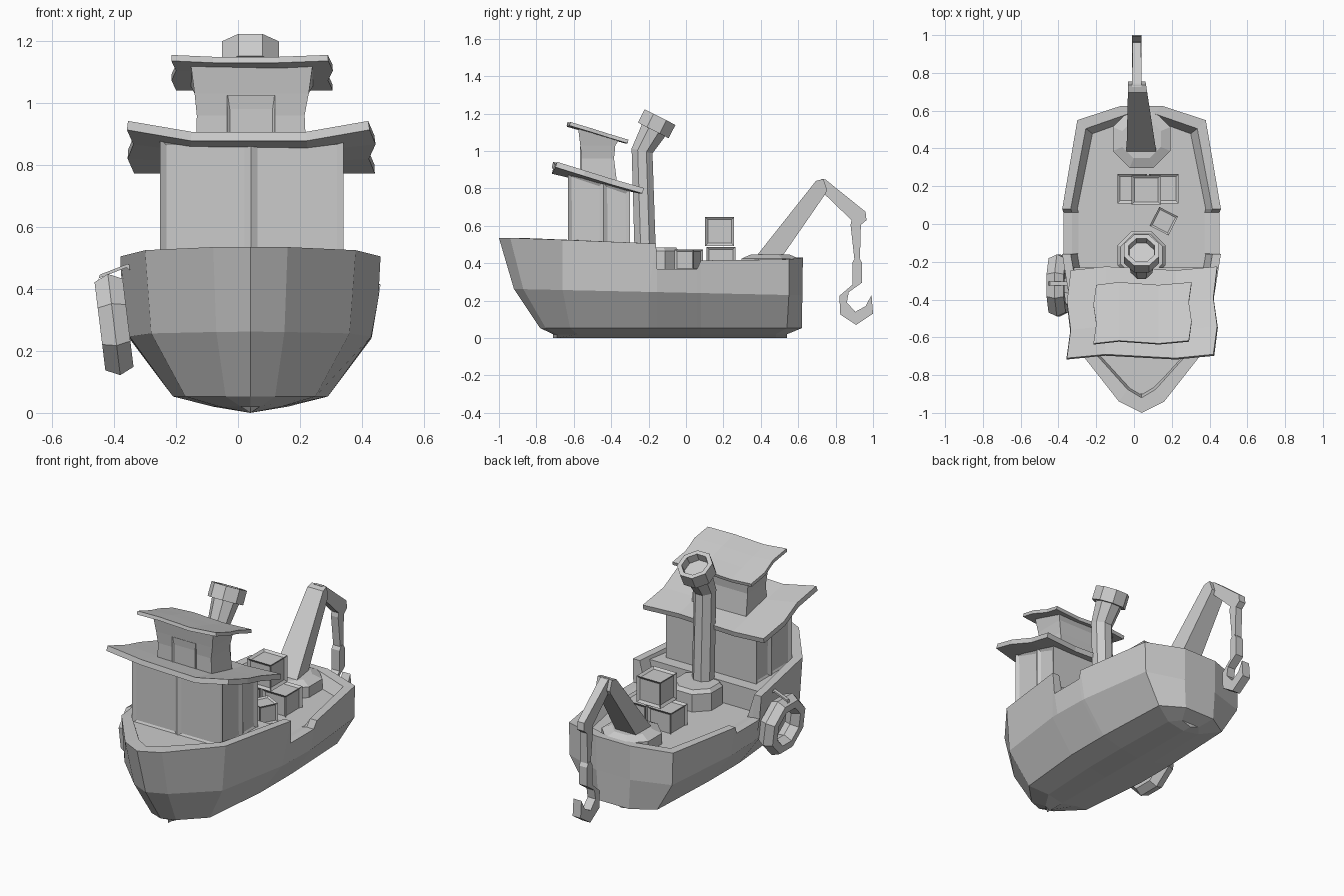
import bpy, bmesh
from math import radians, sin, cos, pi
from mathutils import Vector, Matrix

if "Cube" in bpy.data.objects:
    bpy.data.objects.remove(bpy.data.objects["Cube"])

CX = 0.04  # centre line of the ship


def finish(name, bm):
    bmesh.ops.remove_doubles(bm, verts=bm.verts, dist=1e-4)
    bmesh.ops.recalc_face_normals(bm, faces=bm.faces)
    me = bpy.data.meshes.new(name)
    bm.to_mesh(me)
    bm.free()
    ob = bpy.data.objects.new(name, me)
    bpy.context.collection.objects.link(ob)
    return ob


def loft_bm(rings, caps=True):
    bm = bmesh.new()
    vs = [[bm.verts.new(p) for p in r] for r in rings]
    n = len(vs[0])
    for a, b in zip(vs, vs[1:]):
        for i in range(n):
            j = (i + 1) % n
            bm.faces.new((a[i], a[j], b[j], b[i]))
    if caps:
        bm.faces.new(vs[0])
        bm.faces.new(vs[-1])
    return bm


def loft(name, rings, caps=True):
    return finish(name, loft_bm(rings, caps))


def mirrored(half):
    """(y, half width, z) list from bow to stern -> closed ring"""
    return [(CX + h, y, z) for y, h, z in half] + [(CX - h, y, z) for y, h, z in reversed(half)]


def octagon(c, r, tilt=0):
    m = Matrix.Rotation(radians(-tilt), 3, 'X')
    return [Vector(c) + m @ Vector((r * cos(pi / 8 + i * pi / 4), r * sin(pi / 8 + i * pi / 4), 0))
            for i in range(8)]


def rect(x0, x1, y0, y1, z0, z1=None):
    """rectangle with front height z0 and back height z1"""
    z1 = z0 if z1 is None else z1
    return [(x0, y0, z0), (x1, y0, z0), (x1, y1, z1), (x0, y1, z1)]


def side_profile(name, pts, centre, width, tip_width=None):
    """extrude a (y, z) outline across x, tapering with y"""
    ys = [p[0] for p in pts]
    lo, span = min(ys), max(ys) - min(ys)
    tip_width = tip_width or width
    def side(s):
        out = []
        for y, z in pts:
            t = (y - lo) / span
            out.append((centre[0] + (centre[1] - centre[0]) * t
                        + s * (width + (tip_width - width) * t), y, z))
        return out
    return loft(name, [side(-1), side(1)])


# hull: half outlines from bow to stern, with the dip in the bulwark
top = [(-1, 0, .535), (-.94, .12, .535), (-.66, .34, .525), (-.16, .42, .505), (-.155, .413, .37),
       (.06, .413, .37), (.08, .42, .415), (.55, .34, .42), (.625, .11, .43)]
ky = [-.92, -.87, -.66, -.2, -.155, .06, .08, .55, .622]
kh = [0, .11, .32, .39, .391, .391, .39, .335, .11]
cy = [-.78, -.75, -.62, -.2, -.155, .06, .08, .54, .62]
ch = [0, .08, .21, .25, .25, .25, .25, .23, .1]
by = [-.71, -.69, -.58, -.2, -.155, .06, .08, .48, .54]
bh = [0, .03, .1, .12, .12, .12, .12, .11, .06]
shift = [.08, .065, .03, 0, 0, 0, 0, -.045, -.04]
rim = [(y + s, max(h - .045, 0), z) for (y, h, z), s in zip(top, shift)]
deck = [(y + s * .6, max(h - .035, 0), .362) for (y, h, z), s in zip(rim, shift)]
loft("hull", [
    mirrored([(y, 0, 0) for y in by]),
    mirrored([(y, h, .02) for y, h in zip(by, bh)]),
    mirrored([(y, h, .053) for y, h in zip(cy, ch)]),
    mirrored([(y, h, .242 - .022 * y) for y, h in zip(ky, kh)]),
    mirrored(top), mirrored(rim), mirrored(deck)], caps=False)
bm = bmesh.new()
bm.faces.new([bm.verts.new(p) for p in mirrored(deck)[1:-1]])
finish("main_deck", bm)

# raised fore deck
fore = [(-.9, .01), (-.865, .07), (-.63, .285), (-.23, .37)]
loft("fore_deck", [mirrored([(y, h, z) for y, h in fore]) for z in (.36, .49)])

# cabin with recessed panels on the front and sides
bm = loft_bm([rect(-.252, .34, -.63, -.3, .48), rect(-.252, .34, -.63, -.3, .885, .79)])
for co, no in (((.042, 0, 0), (1, 0, 0)), ((0, -.44, 0), (0, 1, 0))):
    bmesh.ops.bisect_plane(bm, geom=bm.verts[:] + bm.edges[:] + bm.faces[:], plane_co=co, plane_no=no)
bmesh.ops.recalc_face_normals(bm, faces=bm.faces)
walls = [f for f in bm.faces if abs(f.normal.x) > .9 or f.normal.y < -.9]
bmesh.ops.inset_individual(bm, faces=walls, thickness=.03, depth=-.012)
finish("cabin", bm)

# upper bridge, pinched at the waist, with its window
loft("bridge", [rect(-.135, .222, -.56, -.365, .8), rect(-.133, .215, -.558, -.385, .96),
                rect(-.14, .228, -.565, -.378, 1.03), rect(-.153, .242, -.578, -.36, 1.13, 1.055)])
bm = loft_bm([rect(-.035, .12, -.566, -.55, z) for z in (.86, 1.025)])
bmesh.ops.recalc_face_normals(bm, faces=bm.faces)
bmesh.ops.inset_individual(bm, faces=[f for f in bm.faces if f.normal.y < -.9], thickness=.012, depth=-.006)
finish("bridge_window", bm)


def roof(name, xs, ys, z_front, z_back, sag, ripple, thick):
    """warped sloping sheet with uneven edges"""
    bm = bmesh.new()
    grid = []
    for j, y in enumerate(ys):
        t = j / (len(ys) - 1)
        row = []
        for i, x in enumerate(xs):
            edge = i in (0, len(xs) - 1)
            px = x + (ripple if edge and j % 2 else 0)
            py = y + (ripple * .5 if i % 2 else -ripple * .5)
            z = z_front + (z_back - z_front) * t - (0 if edge else sag * (1 - t))
            row.append(bm.verts.new((px, py, z)))
        grid.append(row)
    for a, b in zip(grid, grid[1:]):
        for i in range(len(xs) - 1):
            bm.faces.new((a[i], a[i + 1], b[i + 1], b[i]))
    ob = finish(name, bm)
    if ob.data.polygons[0].normal.z < 0:
        ob.data.flip_normals()
    mod = ob.modifiers.new("thickness", 'SOLIDIFY')
    mod.thickness = thick
    mod.offset = -1
    return ob


roof("cabin_roof", [-.355, -.15, .22, .42], [-.70, -.55, -.4, -.235], .942, .802, .035, .02, .03)
roof("bridge_roof", [-.215, -.08, .13, .29], [-.625, -.52, -.42, -.315], 1.155, 1.06, .006, .015, .02)

# funnel: base, bent pipe and hollow cap
loft("funnel_base", [octagon((CX, -.165, .36), .138), octagon((CX, -.165, .465), .138),
                     octagon((CX, -.165, .485), .12)])
loft("funnel_pipe", [octagon((CX, -.215, .36), .062), octagon((CX, -.235, 1.0), .062, 13),
                     octagon((CX, -.165, 1.125), .078, 27)])
axis = Vector((0, sin(radians(27)), cos(radians(27))))
base = Vector((CX, -.175, 1.11))
loft("funnel_cap", [octagon(base + axis * d, r, 27)
                    for d, r in ((0, .1), (.08, .1), (.08, .074), (.035, .07))])

# cargo crates with recessed faces
for i, (x, y, z, s, rot) in enumerate([(-.01, .187, .41, .155, 0), (.158, .187, .41, .155, 0),
                                       (.065, .18, .57, .155, 0), (.158, .015, .417, .112, -27)]):
    bm = bmesh.new()
    bmesh.ops.create_cube(bm, size=s)
    bmesh.ops.inset_individual(bm, faces=bm.faces[:], thickness=s * .13, depth=-s * .07)
    crate = finish(f"crate_{i + 1}", bm)
    crate.location = (x, y, z)
    crate.rotation_euler.z = radians(rot)

# crane turntable, boom, arm and hook
loft("crane_base", [octagon((CX, .45, .36), .165), octagon((CX, .45, .425), .165),
                    octagon((CX, .45, .447), .11)])
side_profile("crane_boom", [(.37, .43), (.695, .84), (.735, .85), (.755, .79), (.745, .77), (.51, .43)],
             (.04, .015), .08, .046)
side_profile("crane_arm", [(.725, .85), (.745, .848), (.96, .675), (.965, .63), (.935, .605), (.93, .425),
                           (.9, .425), (.88, .605), (.885, .63), (.745, .765)], (.015, .015), .026, .022)
side_profile("crane_hook", [(.905, .43), (.925, .43), (.94, .405), (.94, .295), (.87, .245), (.86, .19),
                            (.905, .14), (.96, .17), (.992, .23), (1, .13), (.91, .07), (.825, .125),
                            (.82, .225), (.89, .285), (.89, .405)], (.015, .015), .026)

# life ring on the left side and its rope
bpy.ops.mesh.primitive_torus_add(major_segments=8, minor_segments=6, major_radius=.132, minor_radius=.046)
ring = bpy.context.object
ring.name = "life_ring"
ring.data.transform(Matrix.Diagonal((1, 1, 1.15, 1)) @ Matrix.Rotation(pi / 8, 4, 'Z'))
ring.location = (-.4, -.325, .285)
ring.rotation_euler = (0, radians(83), 0)
rope = [(-.46, .405), (-.45, .44), (-.36, .475), (-.34, .46)]
loft("ring_rope", [[(x + dx, -.315 + dy, z + dz) for dx, dy, dz in
                    ((0, -.01, -.006), (0, .01, -.006), (.004, .01, .006), (.004, -.01, .006))]
                   for x, z in rope])
